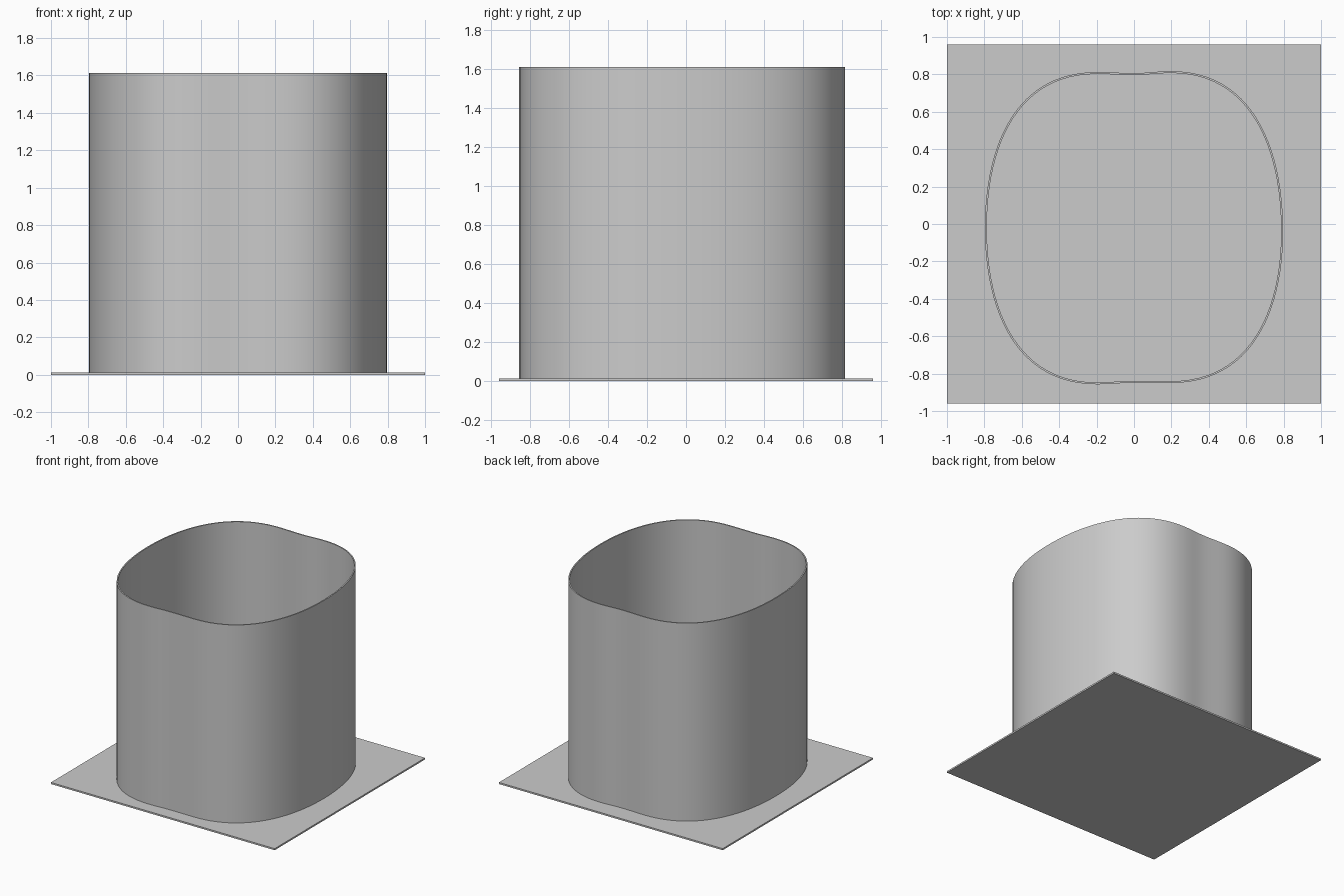
import bpy, bmesh, math
from mathutils import Vector
from mathutils.geometry import interpolate_bezier

cube = bpy.data.objects.get("Cube")
if cube:
    bpy.data.objects.remove(cube, do_unlink=True)

PLATE_TOP = 0.013
WALL_TOP = 1.613

grey = bpy.data.materials.new("light grey")
grey.use_nodes = True
colour = (0.6, 0.6, 0.6, 1)
grey.diffuse_color = colour
grey.node_tree.nodes["Principled BSDF"].inputs["Base Color"].default_value = colour


def add_object(name, bm):
    mesh = bpy.data.meshes.new(name)
    bm.to_mesh(mesh)
    bm.free()
    mesh.materials.append(grey)
    obj = bpy.data.objects.new(name, mesh)
    bpy.context.collection.objects.link(obj)
    return obj


# Thin square base plate
bm = bmesh.new()
bmesh.ops.create_cube(bm, size=1)
bmesh.ops.scale(bm, vec=(2, 1.92, PLATE_TOP), verts=bm.verts)
bmesh.ops.translate(bm, vec=(0, 0, PLATE_TOP / 2), verts=bm.verts)
add_object("base_plate", bm)

# Rounded outline, anticlockwise: point and its incoming and outgoing handle offsets
knots = [
    ((0.797, -0.04), (0, -0.44), (0, 0.47)),
    ((0.20, 0.817), (0.42, 0), (-0.08, 0)),
    ((0.0, 0.807), (0.08, 0), (-0.08, 0)),
    ((-0.20, 0.812), (0.08, 0), (-0.42, 0)),
    ((-0.797, -0.02), (0, 0.46), (0, -0.46)),
    ((-0.20, -0.857), (-0.42, 0), (0.08, 0)),
    ((0.0, -0.849), (-0.08, 0), (0.08, 0)),
    ((0.20, -0.85), (-0.08, 0), (0.42, 0)),
]
outline = []
for i, (point, _, leave) in enumerate(knots):
    following, arrive, _ = knots[(i + 1) % len(knots)]
    start, end = Vector(point), Vector(following)
    steps = 25 if (end - start).length > 0.5 else 9
    outline += interpolate_bezier(start, start + Vector(leave),
                                  end + Vector(arrive), end, steps)[:-1]

# Open-topped wall, thickened inwards
bm = bmesh.new()
ring = [bm.verts.new((p.x, p.y, PLATE_TOP)) for p in outline]
edges = [bm.edges.new((a, b)) for a, b in zip(ring, ring[1:] + ring[:1])]
lifted = bmesh.ops.extrude_edge_only(bm, edges=edges)["geom"]
top = [g for g in lifted if isinstance(g, bmesh.types.BMVert)]
bmesh.ops.translate(bm, vec=(0, 0, WALL_TOP - PLATE_TOP), verts=top)
for face in bm.faces:
    face.normal_update()
    if face.normal.dot(face.calc_center_median() * Vector((1, 1, 0))) < 0:
        face.normal_flip()
wall = add_object("wall", bm)
solid = wall.modifiers.new("thickness", "SOLIDIFY")
solid.thickness = 0.01
solid.offset = -1

# Smooth sides with crisp rims
for obj in bpy.context.selected_objects:
    obj.select_set(False)
wall.select_set(True)
bpy.context.view_layer.objects.active = wall
bpy.ops.object.modifier_apply(modifier=solid.name)
bpy.ops.object.shade_smooth_by_angle(angle=math.radians(30))
